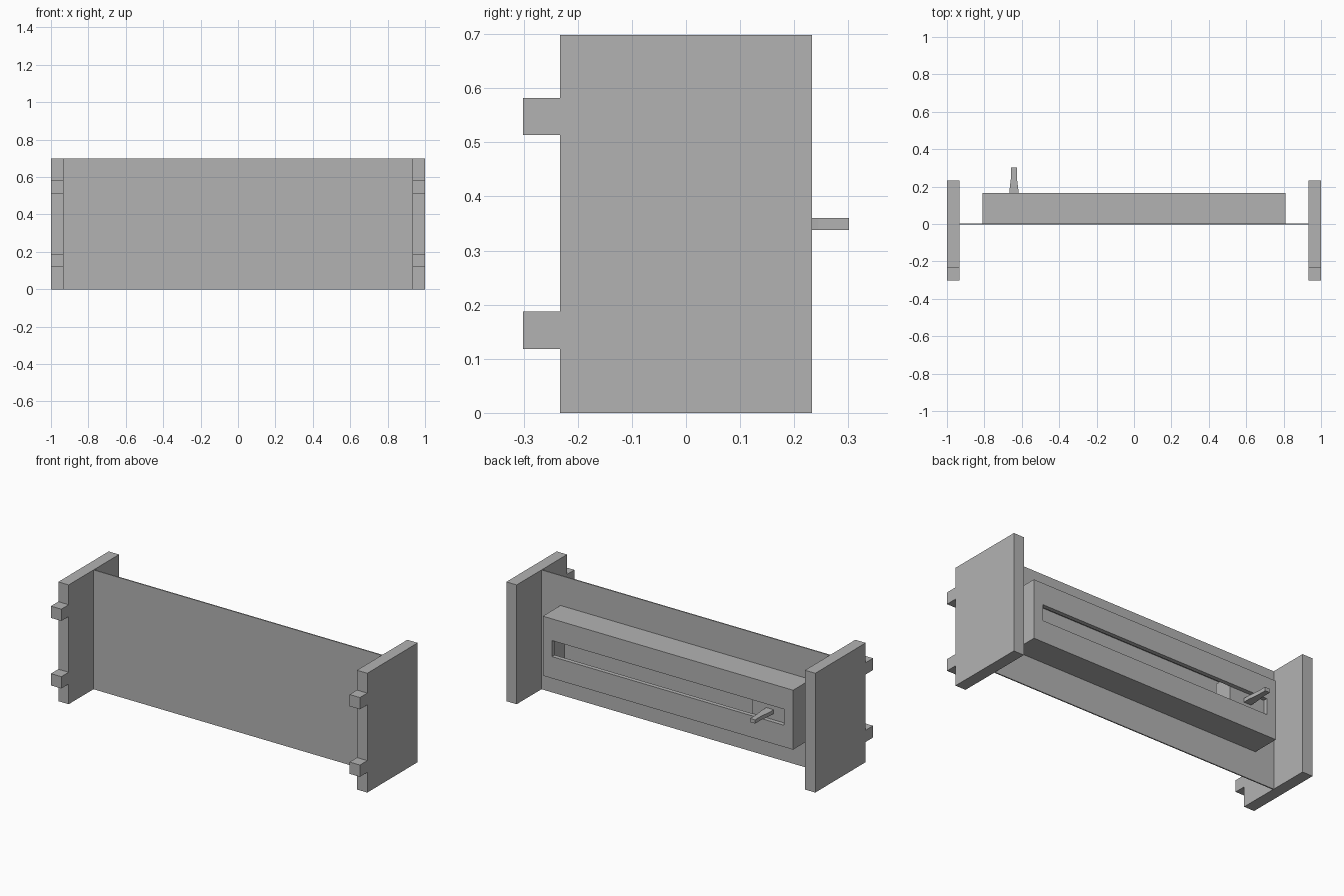
import bpy
import bmesh
from mathutils import Vector

cube = bpy.data.objects.get("Cube")
if cube:
    bpy.data.objects.remove(cube, do_unlink=True)

# Single plain grey for every part
grey = bpy.data.materials.new("plain_grey")
grey.use_nodes = True
colour = (0.45, 0.45, 0.45, 1.0)
grey.diffuse_color = colour
grey.node_tree.nodes["Principled BSDF"].inputs["Base Color"].default_value = colour


def make_object(name, bm):
    bmesh.ops.recalc_face_normals(bm, faces=bm.faces)
    mesh = bpy.data.meshes.new(name)
    bm.to_mesh(mesh)
    bm.free()
    mesh.materials.append(grey)
    obj = bpy.data.objects.new(name, mesh)
    bpy.context.scene.collection.objects.link(obj)
    return obj


def box(name, low, high):
    """Axis-aligned box between two corners."""
    bm = bmesh.new()
    bmesh.ops.create_cube(bm, size=1)
    low, high = Vector(low), Vector(high)
    bmesh.ops.scale(bm, vec=high - low, verts=bm.verts)
    bmesh.ops.translate(bm, vec=(low + high) / 2, verts=bm.verts)
    return make_object(name, bm)


def prism(name, outline, depth):
    """Extrude a closed 3D outline along a vector."""
    bm = bmesh.new()
    face = bm.faces.new([bm.verts.new(p) for p in outline])
    result = bmesh.ops.extrude_face_region(bm, geom=[face], use_keep_orig=True)
    moved = [g for g in result["geom"] if isinstance(g, bmesh.types.BMVert)]
    bmesh.ops.translate(bm, vec=depth, verts=moved)
    return make_object(name, bm)


def cut(target, cutters):
    """Subtract cutters, bake the result and remove the cutters."""
    for cutter in cutters:
        cutter.hide_render = True
        mod = target.modifiers.new("cut", "BOOLEAN")
        mod.operation = "DIFFERENCE"
        mod.solver = "EXACT"
        mod.object = cutter
    graph = bpy.context.evaluated_depsgraph_get()
    baked = bpy.data.meshes.new_from_object(target.evaluated_get(graph))
    target.modifiers.clear()
    target.data = baked
    for cutter in cutters:
        bpy.data.objects.remove(cutter, do_unlink=True)


HEIGHT = 0.698
MID = HEIGHT / 2
INNER = 0.933      # inside face of the end panels
EDGE = 0.233       # half depth of the end panels
SHEET = 0.0035     # half thickness of the main sheet
WALL = 0.025       # housing wall
BACK = 0.167       # outer back face of the housing

# End panels with two square tabs on the front edge
profile = [(EDGE, 0), (EDGE, HEIGHT), (-EDGE, HEIGHT)]
for top, bottom in ((0.582, 0.513), (0.187, 0.118)):
    profile += [(-EDGE, top), (-0.301, top), (-0.301, bottom), (-EDGE, bottom)]
profile.append((-EDGE, 0))
for name, side in (("left_end_panel", 1), ("right_end_panel", -1)):
    prism(name, [(side * INNER, y, z) for y, z in profile], (side * (1 - INNER), 0, 0))

# Thin main sheet between the panels
box("main_sheet", (-INNER, -SHEET, 0), (INNER, SHEET, HEIGHT))

# Hollow housing on the back, with a long slot
half_w, half_h = 0.81, 0.174
housing = box("slot_housing", (-half_w, SHEET, MID - half_h), (half_w, BACK, MID + half_h))
inner_w, inner_h = half_w - WALL, half_h - WALL
cavity = box("cavity_cutter", (-inner_w, -0.1, MID - inner_h), (inner_w, BACK - WALL, MID + inner_h))
slot = box("slot_cutter", (-0.75, 0.1, MID - 0.047), (0.75, 0.3, MID + 0.047))
cut(housing, [cavity, slot])

# Slider block behind the slot
HANDLE_X = -0.642
box("slider_block", (HANDLE_X - 0.117, 0.03, MID - 0.11),
    (HANDLE_X + 0.117, BACK - WALL - 0.002, MID + 0.11))

# Flat handle that narrows towards its tip
half = [(0.024, 0.13), (0.024, 0.18), (0.016, 0.245), (0.016, 0.301)]
outline = [(HANDLE_X + w, y) for w, y in half] + [(HANDLE_X - w, y) for w, y in reversed(half)]
prism("slider_handle", [(x, y, MID - 0.011) for x, y in outline], (0, 0, 0.022))
